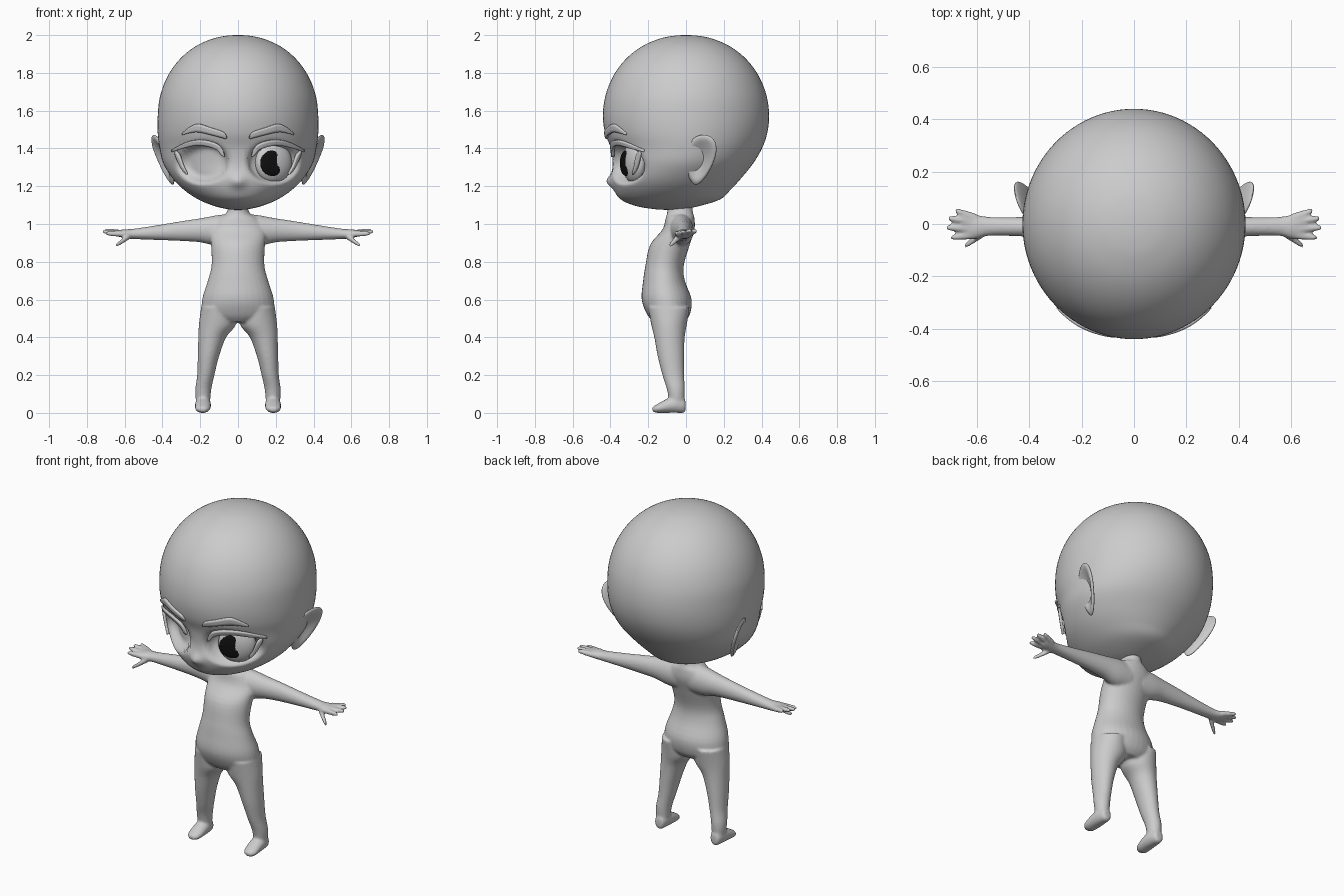
import bpy, bmesh, math
from mathutils import Vector, Matrix
from mathutils.bvhtree import BVHTree

if "Cube" in bpy.data.objects:
    bpy.data.objects.remove(bpy.data.objects["Cube"])


def finish(bm, name, mat=None):
    me = bpy.data.meshes.new(name)
    bm.to_mesh(me)
    bm.free()
    me.shade_smooth()
    ob = bpy.data.objects.new(name, me)
    bpy.context.collection.objects.link(ob)
    if mat:
        me.materials.append(mat)
    return ob


def smooth_keys(keys, sub):
    """Catmull-Rom interpolation of a list of tuples."""
    out = []
    for i in range(len(keys) - 1):
        p0, p1, p2, p3 = (keys[min(max(j, 0), len(keys) - 1)] for j in range(i - 1, i + 3))
        for s in range(sub):
            t = s / sub
            out.append([0.5 * (2*b + (c - a)*t + (2*a - 5*b + 4*c - d)*t*t + (3*b - a - 3*c + d)*t**3)
                        for a, b, c, d in zip(p0, p1, p2, p3)])
    return out + [list(keys[-1])]


def loft(bm, keys, axis, n=32, sub=4, sx=1):
    """Tube of elliptical rings; key = position on axis, then min/max of the next two axes."""
    rings = []
    for p, a0, a1, b0, b1 in smooth_keys(keys, sub):
        ring = []
        for i in range(n):
            t = 2 * math.pi * i / n
            co = [0, 0, 0]
            co[axis] = p
            co[(axis + 1) % 3] = (a0 + a1) / 2 + (a1 - a0) / 2 * math.cos(t)
            co[(axis + 2) % 3] = (b0 + b1) / 2 + (b1 - b0) / 2 * math.sin(t)
            ring.append(bm.verts.new((co[0] * sx, co[1], co[2])))
        rings.append(ring)
    for r, s in zip(rings, rings[1:]):
        for i in range(n):
            bm.faces.new((r[i], r[(i + 1) % n], s[(i + 1) % n], s[i]))
    bm.faces.new(rings[0])
    bm.faces.new(rings[-1])


# head: dome above, jaw below
bm = bmesh.new()
keys = []
for deg in (89, 83, 74, 62, 50, 38, 26, 13):
    c, s = math.cos(math.radians(deg)) ** 0.94, math.sin(math.radians(deg))
    keys.append((1.57 + 0.43 * s, -0.425 * c, 0.425 * c, -0.44 * c, 0.44 * c))
for z, w, yf, yb in ((1.57, .425, -.44, .44), (1.48, .425, -.428, .43), (1.40, .415, -.398, .402),
                     (1.32, .395, -.388, .355), (1.24, .345, -.394, .29), (1.18, .285, -.38, .235),
                     (1.13, .21, -.345, .18), (1.095, .125, -.265, .07), (1.078, .05, -.16, -.02),
                     (1.075, .005, -.095, -.085)):
    keys.append((z, -w, w, yf, yb))
loft(bm, keys, 2, n=96, sub=5)
bmesh.ops.recalc_face_normals(bm, faces=bm.faces)
# nose bump
for v in bm.verts:
    if v.co.y < -0.1:
        v.co.y -= 0.028 * math.exp(-(v.co.x / .035) ** 2 - ((v.co.z - 1.225) / .032) ** 2)
surface = BVHTree.FromBMesh(bm)
# eye sockets
TILT = math.radians(25)
for v in bm.verts:
    if v.co.y < 0:
        d = ((abs(v.co.x) - .19) / .145) ** 2 + ((v.co.z - 1.325) / .118) ** 2
        if d < 1:
            f = min(1, (1 - d) * 1.6)
            f = f * f * (3 - 2 * f) * 0.065
            v.co.x -= math.copysign(f * math.sin(TILT), v.co.x)
            v.co.y += f * math.cos(TILT)
finish(bm, "head")

# body: torso, arms, hands, legs and feet fused into one skin
bm = bmesh.new()
loft(bm, [(z, -w, w, yf, yb) for z, w, yf, yb in (
    (.48, .12, -.17, -.01), (.52, .185, -.205, .02), (.60, .19, -.235, .03), (.70, .16, -.227, -.006),
    (.78, .14, -.215, -.012), (.89, .143, -.19, .02), (.97, .15, -.125, .045), (1.03, .11, -.108, .045),
    (1.06, .06, -.10, .037), (1.13, .05, -.095, .03))], 2)
ARM = [(.04, -.10, .04, .88, 1.055), (.12, -.085, .04, .885, 1.045), (.20, -.07, .035, .903, 1.03),
       (.30, -.055, .03, .91, 1.015), (.42, -.048, .027, .915, .995), (.55, -.045, .027, .92, .975),
       (.60, -.056, .035, .925, .972), (.64, -.05, .037, .935, .967)]
LEG = [(.56, .02, .195, -.20, .02), (.47, .01, .207, -.185, .005), (.40, .063, .21, -.168, -.007),
       (.30, .10, .213, -.15, -.01), (.20, .125, .216, -.125, -.01), (.12, .142, .226, -.10, -.006),
       (.03, .15, .22, -.085, -.01)]
FOOT = [(-.178, .008, .03, .17, .205), (-.155, 0, .045, .15, .225), (-.10, 0, .075, .143, .228),
        (-.05, 0, .09, .145, .225), (-.012, 0, .08, .155, .215), (-.002, .015, .06, .165, .205)]
# finger base and tip points, thumb last
FINGERS = [((.60, .022, .95), (.685, .052, .965)), ((.61, .006, .952), (.71, .022, .965)),
           ((.61, -.018, .95), (.718, -.014, .96)), ((.60, -.04, .947), (.70, -.052, .95)),
           ((.575, -.035, .935), (.648, -.085, .885))]
for sx in (1, -1):
    loft(bm, ARM, 0, sx=sx)
    loft(bm, LEG, 2, sx=sx)
    loft(bm, FOOT, 1, sx=sx)
    for base, tip in FINGERS:
        ks = []
        for t, r in ((0, .017), (.5, .015), (.85, .012), (1, .007)):
            x, y, z = Vector(base).lerp(Vector(tip), t)
            ks.append((x, y - r, y + r, z - r, z + r))
        loft(bm, ks, 0, n=12, sub=3, sx=sx)
bmesh.ops.recalc_face_normals(bm, faces=bm.faces)
body = finish(bm, "body")
m = body.modifiers.new("fuse", 'REMESH')
m.mode = 'VOXEL'
m.voxel_size = 0.007
m.use_smooth_shade = True
m = body.modifiers.new("soften", 'SMOOTH')
m.factor = 0.5
m.iterations = 6

# ears: flattened cups, wider at the top, leaning outwards
for sx, side in ((1, "left"), (-1, "right")):
    bm = bmesh.new()
    bmesh.ops.create_uvsphere(bm, u_segments=32, v_segments=20, radius=1)
    for v in bm.verts:
        u = v.co.copy()
        y = u.y * (.078 + .025 * u.z)
        x = u.x * .022
        if u.x > 0:
            x -= .04 * max(0, 1 - (u.y ** 2 + u.z ** 2) / .75) * u.x
        v.co = (sx * (.395 + .05 * u.z + .33 * y + x), .073 + .02 * u.z + y, 1.34 + .132 * u.z)
    bmesh.ops.recalc_face_normals(bm, faces=bm.faces)
    finish(bm, side + "_ear")


def strip(name, stations, sx):
    """Thin band laid on the face; stations are x, lower z, upper z."""
    bm = bmesh.new()
    rows = []
    for x, lo, hi in smooth_keys(stations, 4):
        row = []
        for k in range(4):
            z = lo + (hi - lo) * k / 3
            hit = surface.ray_cast(Vector((x, -2, z)), Vector((0, 1, 0)))[0]
            row.append(bm.verts.new((sx * x, hit.y - .004, z)))
        rows.append(row)
    for r, s in zip(rows, rows[1:]):
        for k in range(3):
            bm.faces.new((r[k], s[k], s[k + 1], r[k + 1]))
    bmesh.ops.recalc_face_normals(bm, faces=bm.faces)
    ob = finish(bm, name)
    m = ob.modifiers.new("thickness", 'SOLIDIFY')
    m.thickness = 0.016
    m.offset = 0


# eyebrows and eyelashes
BROW = [(.06, 1.452, 1.464), (.08, 1.457, 1.488), (.15, 1.475, 1.512), (.21, 1.487, 1.53),
        (.25, 1.483, 1.515), (.29, 1.473, 1.483)]
LASH = [(.07, 1.355, 1.365), (.085, 1.362, 1.40), (.11, 1.392, 1.423), (.16, 1.412, 1.44),
        (.22, 1.417, 1.444), (.28, 1.403, 1.43), (.345, 1.383, 1.395)]
CORNER = [(.27, 1.262, 1.268), (.29, 1.285, 1.31), (.31, 1.32, 1.365), (.33, 1.37, 1.39)]
for sx, side in ((1, "left"), (-1, "right")):
    strip(side + "_eyebrow", BROW, sx)
    strip(side + "_upper_lash", LASH, sx)
    strip(side + "_corner_lash", CORNER, sx)

# single eyeball with black iris
black = bpy.data.materials.new("black")
black.diffuse_color = (0.005, 0.005, 0.005, 1)
black.use_nodes = True
black.node_tree.nodes["Principled BSDF"].inputs["Base Color"].default_value = black.diffuse_color
for name, loc, size, mat in (("eyeball", (.188, -.275, 1.325), (.105, .05, .108), None),
                             ("iris", (.184, -.317, 1.322), (.073, .014, .068), black)):
    bm = bmesh.new()
    bmesh.ops.create_uvsphere(bm, u_segments=32, v_segments=20, radius=1)
    bm.transform(Matrix.Translation(loc) @ Matrix.Rotation(TILT, 4, 'Z') @ Matrix.Diagonal((*size, 1)))
    finish(bm, name, mat)
